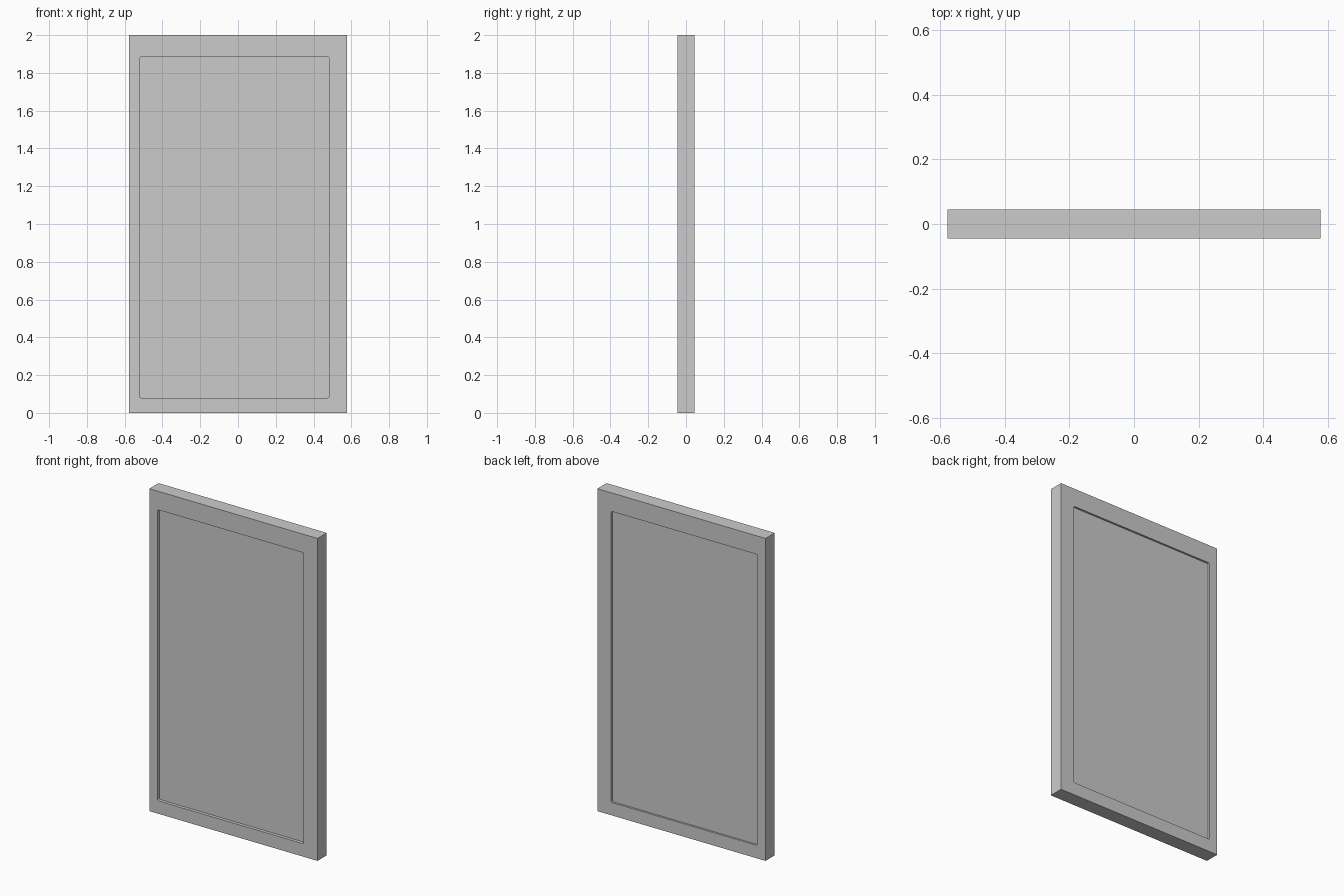
import bpy, bmesh

if "Cube" in bpy.data.objects:
    bpy.data.objects.remove(bpy.data.objects["Cube"])

W, D, H = 1.154, 0.09, 2.0              # outer slab size
X0, X1, Z0, Z1 = -0.52, 0.482, 0.08, 1.885  # off-centre window outline


def box(name, lo, hi, radius=0.0):
    """Box between two corners, with its front-to-back edges optionally rounded."""
    bm = bmesh.new()
    bmesh.ops.create_cube(bm, size=1)
    for v in bm.verts:
        v.co = [(a + b) / 2 + c * (b - a) for a, b, c in zip(lo, hi, v.co)]
    if radius:
        edges = [e for e in bm.edges if abs(e.verts[0].co.y - e.verts[1].co.y) > 1e-4]
        bmesh.ops.bevel(bm, geom=edges, offset=radius, offset_type='OFFSET',
                        segments=3, profile=0.5, affect='EDGES')
    bmesh.ops.recalc_face_normals(bm, faces=bm.faces)
    mesh = bpy.data.meshes.new(name)
    bm.to_mesh(mesh)
    bm.free()
    ob = bpy.data.objects.new(name, mesh)
    bpy.context.collection.objects.link(ob)
    return ob


# Slab with a rim around both faces
slab = box("framed_panel", (-W / 2, -D / 2, 0), (W / 2, D / 2, H))

# Shallow pockets sunk into the front and the back
pockets = {"front_pocket": (-0.1, -D / 2 + 0.02), "back_pocket": (D / 2 - 0.012, 0.1)}
for name, (y0, y1) in pockets.items():
    cutter = box(name, (X0, y0, Z0), (X1, y1, Z1), 0.008)
    cutter.hide_render = True
    cutter.hide_viewport = False
    mod = slab.modifiers.new(name, 'BOOLEAN')
    mod.operation = 'DIFFERENCE'
    mod.solver = 'EXACT'
    mod.object = cutter
    bpy.context.view_layer.objects.active = slab
    bpy.ops.object.modifier_apply(modifier=mod.name)
    bpy.data.objects.remove(cutter)
